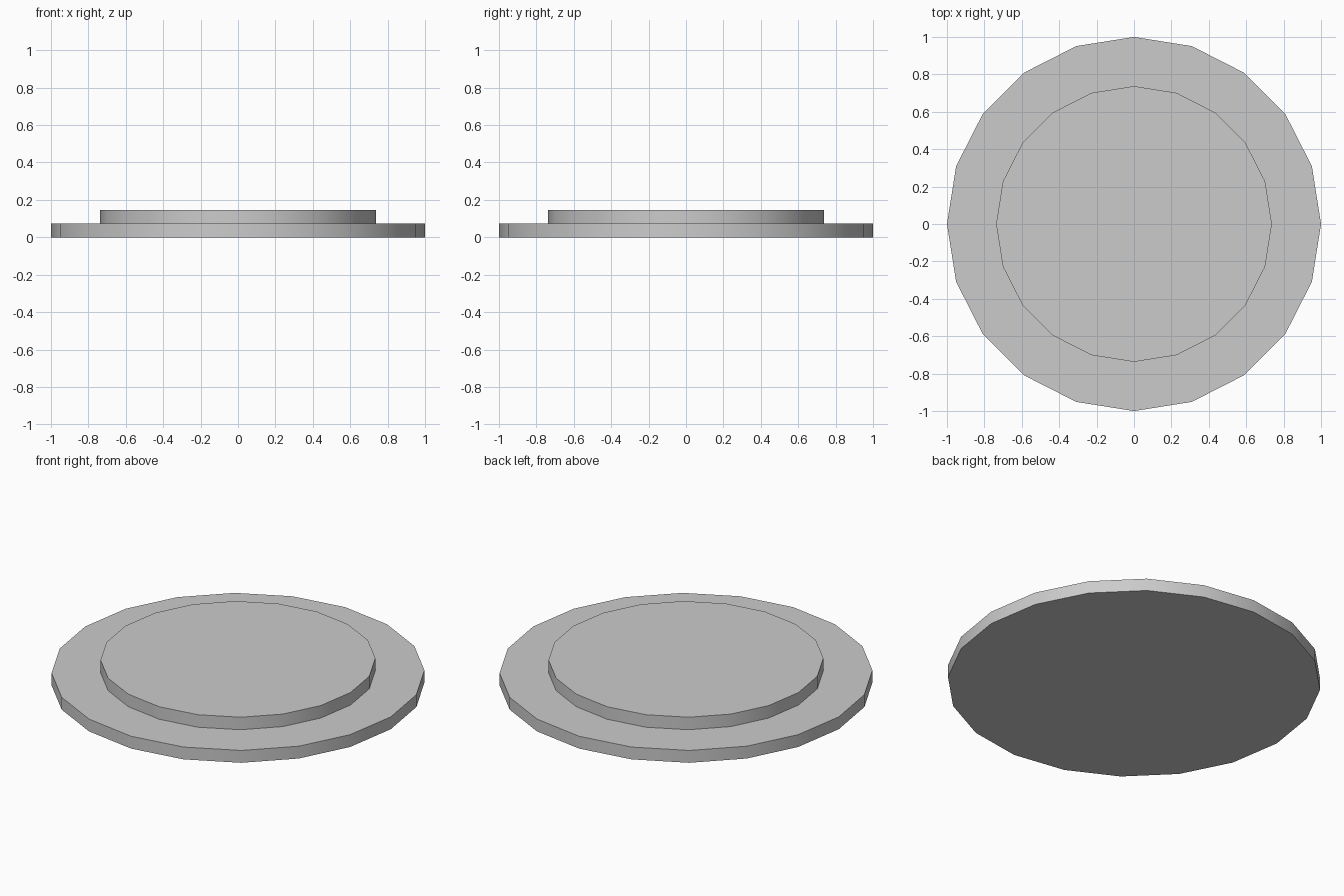
import bpy, bmesh
from math import cos, sin, tau, radians

if "Cube" in bpy.data.objects:
    bpy.data.objects.remove(bpy.data.objects["Cube"])

SIDES = 20
# (radius, height) of the stepped profile, from the bottom up
PROFILE = [(1.0, 0.0), (1.0, 0.073), (0.737, 0.073), (0.737, 0.147)]

# Stepped round plate: one ring per profile point, bridged and capped
bm = bmesh.new()
rings = [[bm.verts.new((r * cos(tau * i / SIDES), r * sin(tau * i / SIDES), z))
          for i in range(SIDES)] for r, z in PROFILE]
for low, high in zip(rings, rings[1:]):
    for i in range(SIDES):
        j = (i + 1) % SIDES
        bm.faces.new((low[i], low[j], high[j], high[i]))
bm.faces.new(rings[0][::-1])
bm.faces.new(rings[-1])

mesh = bpy.data.meshes.new("stepped_plate")
bm.to_mesh(mesh)
bm.free()
plate = bpy.data.objects.new("stepped_plate", mesh)
bpy.context.collection.objects.link(plate)

# Smooth rims, sharp steps
bpy.context.view_layer.objects.active = plate
plate.select_set(True)
bpy.ops.object.shade_smooth_by_angle(angle=radians(30))
